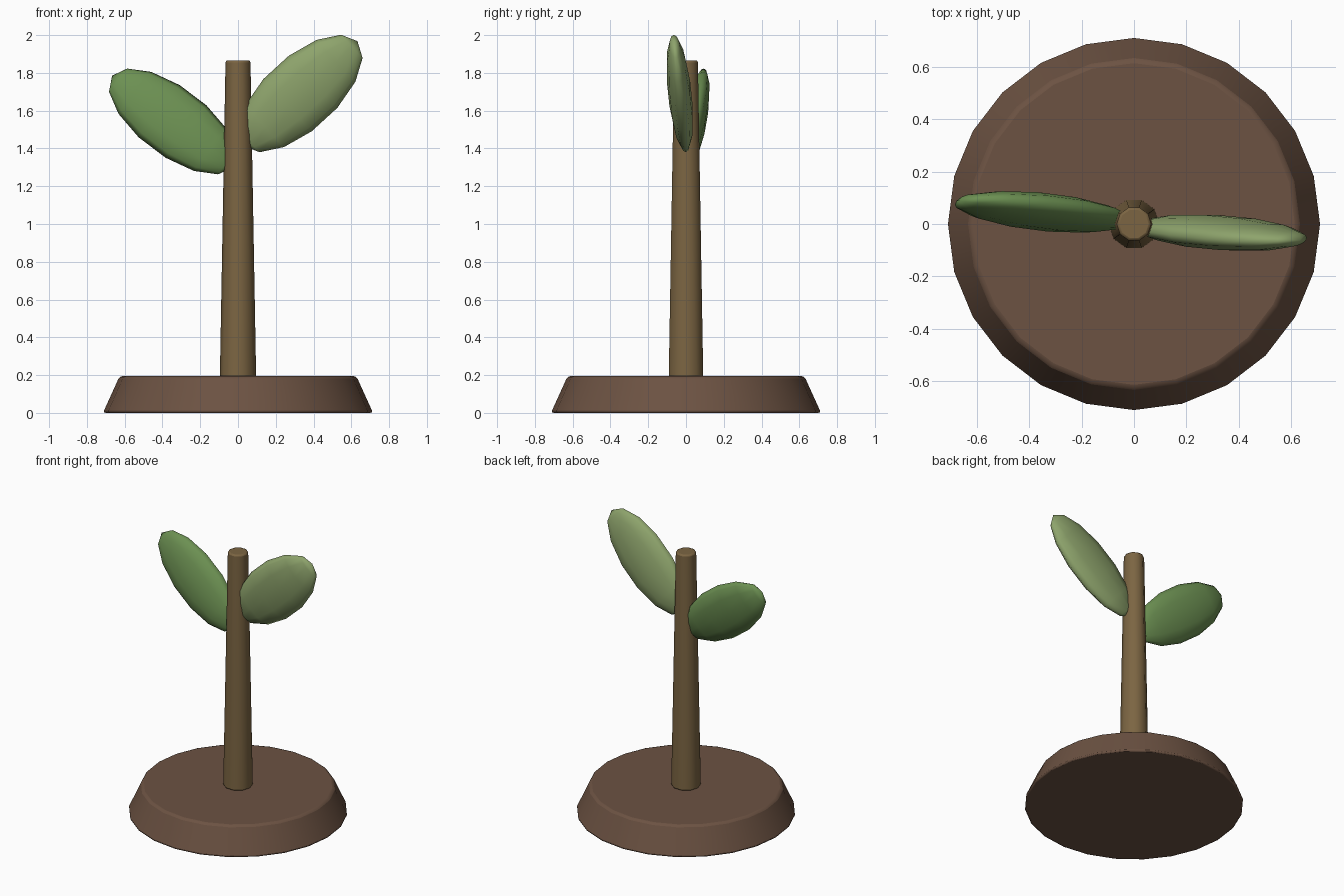
import bpy
from math import radians
from mathutils import Matrix, Vector

if "Cube" in bpy.data.objects:
    bpy.data.objects.remove(bpy.data.objects["Cube"])


def finish(obj, name, color, angle):
    obj.name = name
    mat = bpy.data.materials.new(name + "_material")
    mat.diffuse_color = (*color, 1)
    mat.use_nodes = True
    mat.node_tree.nodes["Principled BSDF"].inputs["Base Color"].default_value = mat.diffuse_color
    obj.data.materials.append(mat)
    bpy.ops.object.shade_smooth_by_angle(angle=radians(angle))


def tapered(name, sides, r1, r2, z1, z2, bevel, color):
    # Cone with a vertex on the x axis and softened rims
    bpy.ops.mesh.primitive_cone_add(vertices=sides, radius1=r1, radius2=r2, depth=z2 - z1,
                                    location=(0, 0, (z1 + z2) / 2))
    obj = bpy.context.object
    obj.data.transform(Matrix.Rotation(radians(90), 4, 'Z'))
    mod = obj.modifiers.new("rim_bevel", 'BEVEL')
    mod.width = bevel
    mod.segments = 2
    mod.limit_method = 'ANGLE'
    mod.angle_limit = radians(50)
    finish(obj, name, color, 40)


def leaf(name, center, lean, tilt, size, color):
    # Flattened sphere whose poles are the leaf's tip and root
    bpy.ops.mesh.primitive_uv_sphere_add(segments=12, ring_count=7, radius=1)
    obj = bpy.context.object
    obj.data.transform(Matrix.Diagonal((*size, 1)))
    obj.matrix_world = (Matrix.Translation(Vector(center))
                        @ Matrix.Rotation(radians(tilt), 4, 'X')
                        @ Matrix.Rotation(radians(lean), 4, 'Y'))
    finish(obj, name, color, 80)


# Soil mound and stem
tapered("soil_base", 24, 0.715, 0.627, 0.0, 0.194, 0.014, (0.15, 0.085, 0.055))
tapered("stem", 10, 0.096, 0.066, 0.19, 1.866, 0.01, (0.2, 0.13, 0.055))

# Leaves, one on each side
leaf("right_leaf", (0.33, -0.033, 1.691), 47.4, 6, (0.194, 0.063, 0.411), (0.27, 0.37, 0.15))
leaf("left_leaf", (-0.346, 0.046, 1.543), -52.5, -10, (0.182, 0.064, 0.404), (0.15, 0.28, 0.085))
